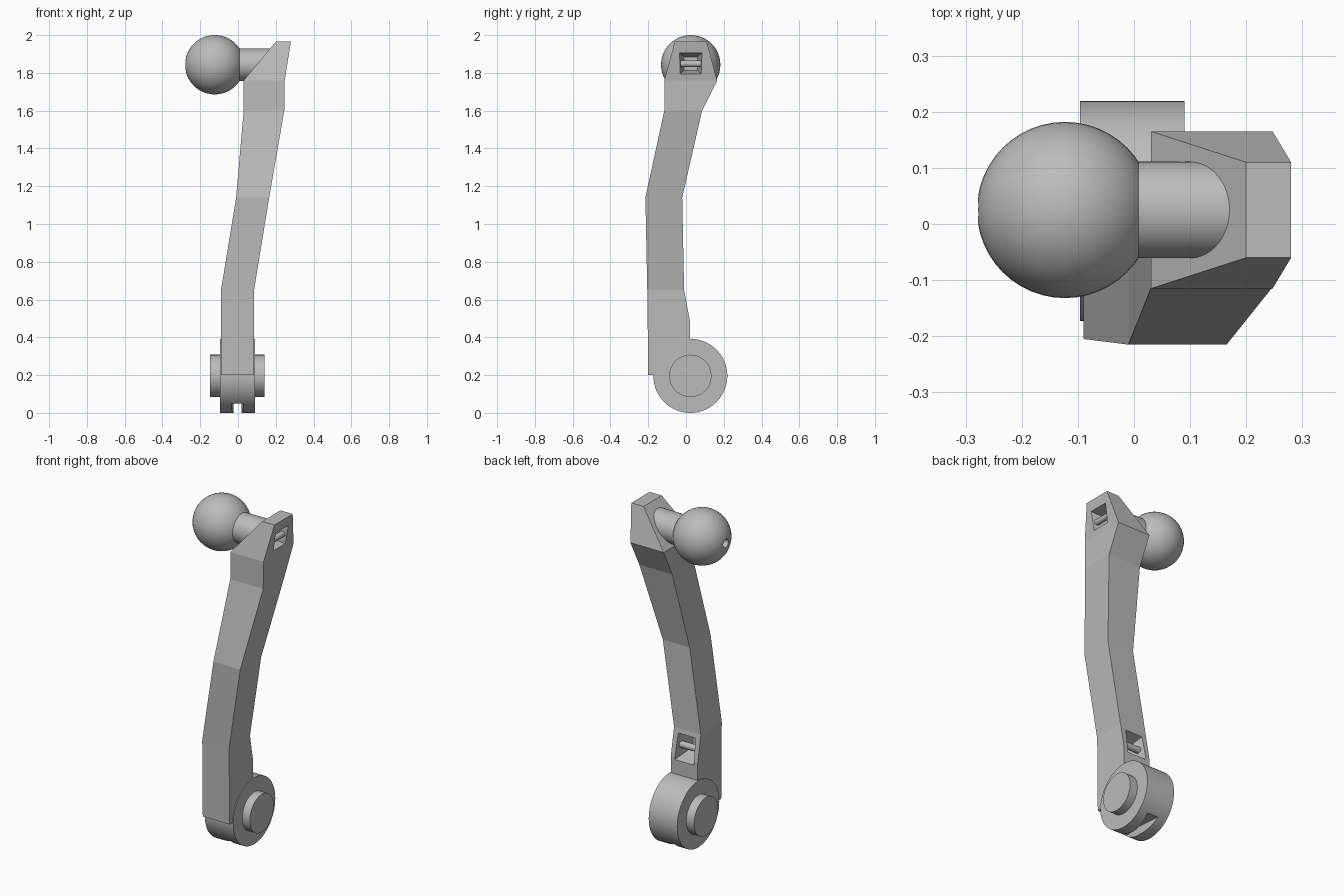
import bpy, bmesh, math
from mathutils import Vector, Matrix

cube = bpy.data.objects.get("Cube")
if cube:
    bpy.data.objects.remove(cube, do_unlink=True)

grey = bpy.data.materials.new("light grey")
grey.use_nodes = True
grey.diffuse_color = (0.5, 0.5, 0.5, 1)
grey.node_tree.nodes["Principled BSDF"].inputs["Base Color"].default_value = (0.5, 0.5, 0.5, 1)


def make(name, bm):
    bmesh.ops.recalc_face_normals(bm, faces=bm.faces)
    mesh = bpy.data.meshes.new(name)
    bm.to_mesh(mesh)
    bm.free()
    mesh.materials.append(grey)
    ob = bpy.data.objects.new(name, mesh)
    bpy.context.collection.objects.link(ob)
    return ob


def loft(name, rings):
    """Closed skin over a list of four-cornered rings."""
    bm = bmesh.new()
    rows = [[bm.verts.new(p) for p in ring] for ring in rings]
    for a, b in zip(rows, rows[1:]):
        for i in range(4):
            j = (i + 1) % 4
            bm.faces.new((a[i], a[j], b[j], b[i]))
    bm.faces.new(rows[0])
    bm.faces.new(rows[-1])
    return make(name, bm)


def rod(name, start, end, radius, sides=64):
    """Cylinder between two points."""
    start, end = Vector(start), Vector(end)
    axis = end - start
    turn = axis.to_track_quat('Z', 'Y').to_matrix().to_4x4()
    bm = bmesh.new()
    bmesh.ops.create_cone(bm, cap_ends=True, segments=sides, radius1=radius,
                          radius2=radius, depth=axis.length,
                          matrix=Matrix.Translation((start + end) / 2) @ turn)
    return make(name, bm)


def cut(ob, *cutters):
    for c in cutters:
        mod = ob.modifiers.new(c.name, 'BOOLEAN')
        mod.operation = 'DIFFERENCE'
        mod.solver = 'EXACT'
        mod.object = c
        c.hide_render = True
        c.display_type = 'WIRE'


def apply_and_smooth(ob, smooth):
    bpy.ops.object.select_all(action='DESELECT')
    bpy.context.view_layer.objects.active = ob
    ob.select_set(True)
    for mod in list(ob.modifiers):
        bpy.ops.object.modifier_apply(modifier=mod.name)
    if smooth:
        bpy.ops.object.shade_smooth_by_angle(angle=math.radians(30))


# Bent arm: height, x range, y range of each section
sections = [
    (0.20, -0.09, 0.085, -0.20, 0.02),
    (0.49, -0.09, 0.085, -0.203, 0.02),
    (0.65, -0.09, 0.085, -0.205, -0.01),
    (1.14, -0.01, 0.165, -0.215, -0.02),
    (1.60, 0.03, 0.245, -0.115, 0.085),
    (1.76, 0.03, 0.247, -0.115, 0.165),
    (1.965, 0.20, 0.28, -0.06, 0.11),
]
arm = loft("arm", [[(x0, y0, z), (x1, y0, z), (x1, y1, z), (x0, y1, z)]
                   for z, x0, x1, y0, y1 in sections])

# Hub and pin at the foot
HUB_Y, HUB_Z = 0.023, 0.196
hub = rod("hub", (-0.096, HUB_Y, HUB_Z), (0.09, HUB_Y, HUB_Z), 0.196)
pin = rod("hub_pin", (-0.147, HUB_Y, HUB_Z), (0.14, HUB_Y, HUB_Z), 0.112)

# Ball and stem at the head
BALL = Vector((-0.123, 0.025, 1.843))
bm = bmesh.new()
bmesh.ops.create_uvsphere(bm, u_segments=48, v_segments=24, radius=0.157,
                          matrix=Matrix.Translation(BALL))
ball = make("ball", bm)
stem = rod("stem", BALL + Vector((0.08, 0, 0)), (0.175, BALL.y, BALL.z), 0.086)


# Tapered pockets
def rect_x(x, half_y, half_z):
    return [(x, BALL.y + a * half_y, 1.848 + b * half_z)
            for a, b in ((-1, -1), (1, -1), (1, 1), (-1, 1))]


def rect_y(y, half_x, low, high):
    return [(-0.003 + a * half_x, y, z)
            for a, z in ((-1, low), (1, low), (1, high), (-1, high))]


head_pocket = loft("head_pocket_cutter", [rect_x(0.32, 0.07, 0.068), rect_x(0.16, 0.035, 0.035)])
back_pocket = loft("back_pocket_cutter", [rect_y(0.06, 0.07, 0.465, 0.645),
                                          rect_y(-0.11, 0.035, 0.51, 0.59)])
groove = loft("hub_groove_cutter", [rect_y(-0.3, 0.05, -0.05, 0.05),
                                    rect_y(HUB_Y, 0.022, -0.05, 0.05),
                                    rect_y(0.3, 0.05, -0.05, 0.05)])
bore = rod("bore_cutter", (-0.35, BALL.y, BALL.z), (0.17, BALL.y, BALL.z), 0.025, 32)

cut(arm, head_pocket, back_pocket)
cut(hub, groove)
cut(ball, bore)
cut(stem, bore, head_pocket)
for part, smooth in ((arm, False), (hub, True), (pin, True), (ball, True), (stem, True)):
    apply_and_smooth(part, smooth)
for cutter in (head_pocket, back_pocket, groove, bore):
    bpy.data.objects.remove(cutter, do_unlink=True)

# Crossbars inside the pockets
bars = [
    rod("head_crossbar", (0.235, -0.05, 1.848), (0.235, 0.10, 1.848), 0.017, 24),
    rod("back_crossbar", (-0.075, -0.03, 0.55), (0.07, -0.03, 0.55), 0.019, 24),
]
for bar in bars:
    apply_and_smooth(bar, True)
